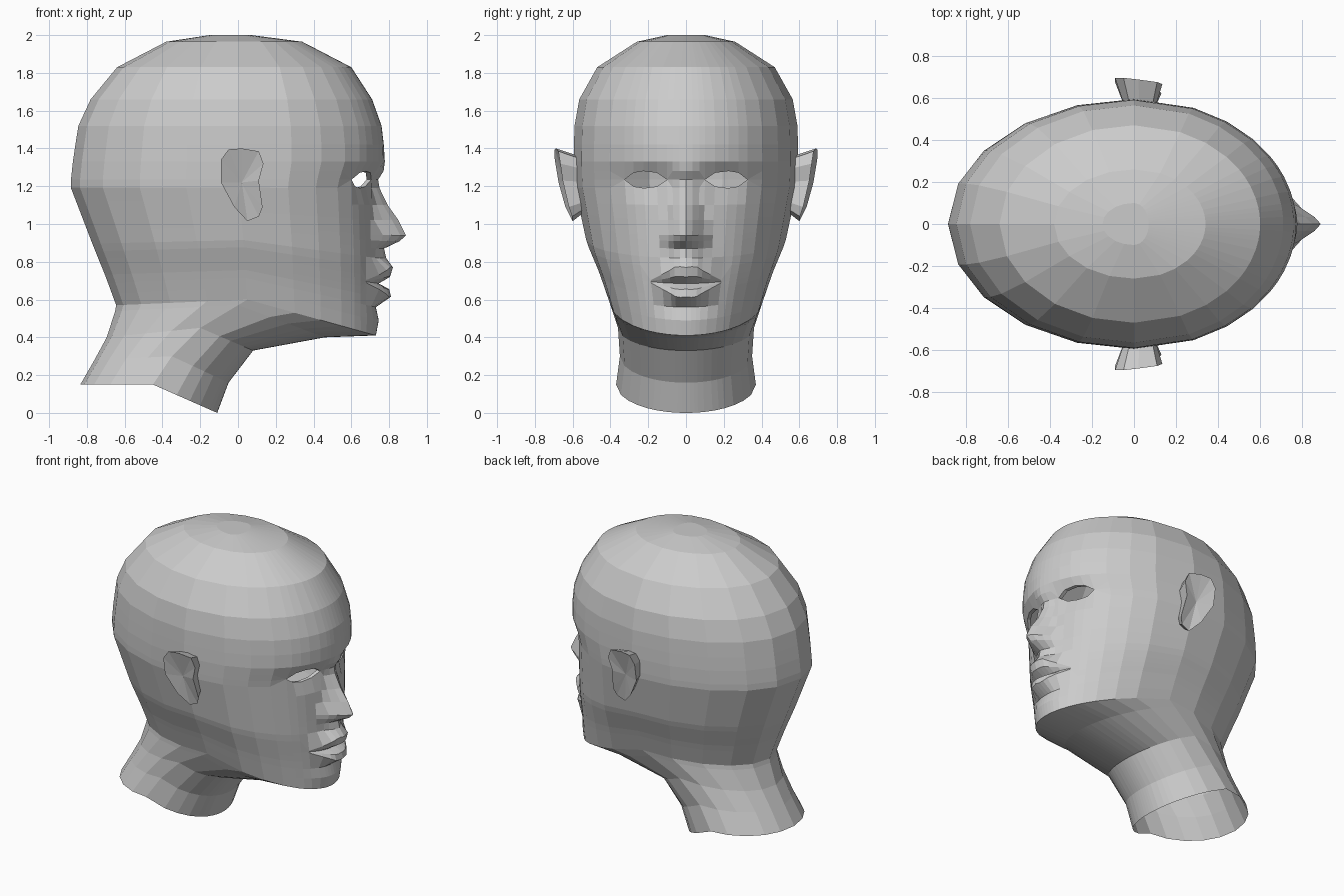
import bpy, bmesh, math
from mathutils import Vector

old = bpy.data.objects.get("Cube")
if old:
    bpy.data.objects.remove(old, do_unlink=True)

clay = bpy.data.materials.new("clay_grey")
clay.use_nodes = True
clay.diffuse_color = (0.6, 0.6, 0.6, 1)
shader = next(n for n in clay.node_tree.nodes if n.type == 'BSDF_PRINCIPLED')
shader.inputs["Base Color"].default_value = clay.diffuse_color


def sample(table, key):
    """Interpolate the rows of a table sorted by falling first value."""
    if key >= table[0][0]:
        return table[0][1:]
    for upper, lower in zip(table, table[1:]):
        if key >= lower[0]:
            f = (upper[0] - key) / (upper[0] - lower[0])
            return [a + (b - a) * f for a, b in zip(upper[1:], lower[1:])]
    return table[-1][1:]


def make_object(name, bm):
    """Turn half of a part into a mirrored, flat shaded object."""
    mesh = bpy.data.meshes.new(name)
    bm.to_mesh(mesh)
    bm.free()
    mesh.materials.append(clay)
    obj = bpy.data.objects.new(name, mesh)
    bpy.context.collection.objects.link(obj)
    mirror = obj.modifiers.new("Mirror", 'MIRROR')
    mirror.use_axis = (False, True, False)
    mirror.merge_threshold = 0.0005
    return obj


# Level rings of the skull: height, front x, back x, half width
skull = [(2, .07, -.15, .1), (1.965, .34, -.38, .26), (1.83, .6, -.64, .47),
         (1.66, .71, -.78, .565), (1.52, .76, -.845, .59),
         (1.35, .78, -.872, .595), (1.2, .72, -.888, .59)]
# Tilted rings of jaw and neck: front z and x, back z and x, side z and x, half width
lower = [(.8, .73, .88, -.765, .9, .03, .525), (.6, .73, .72, -.7, .745, .04, .46),
         (.41, .73, .57, -.645, .6, .05, .41), (.4, .46, .54, -.65, .57, 0, .4),
         (.33, .08, .4, -.695, .45, -.2, .36), (.16, -.05, .28, -.76, .3, -.35, .35),
         (0, -.11, .15, -.835, .15, -.45, .37)]
rings = [(z, xf, z, xb, z, 0, w) for z, xf, xb, w in skull] + lower

# Nose, lips and chin: height, forward amount, half width
relief = [(1.35, 0, .1), (1.28, .02, .1), (1.235, .01, .06), (1.19, .03, .07),
          (1.1, .07, .09), (1.02, .125, .1), (.94, .162, .13), (.91, .13, .13),
          (.87, .045, .12), (.82, .055, .1), (.77, .09, .19), (.72, .075, .19),
          (.685, .015, .19), (.655, .07, .19), (.615, .08, .19), (.56, 0, .19),
          (.49, .015, .2), (.41, 0, .2)]

EYE_Z, MOUTH_Z, EYE_Y = 1.235, .685, .2
eye_open = {3: 0, 4: .8, 5: 1, 6: .8, 7: 0}
lip_open = [1, 1.05, 1, .8, .5, .1]

levels = [r[0] for r in skull[:-2]] + [1.42, 1.33] + [r[0] for r in relief[1:]]
levels += [r[0] for r in lower[3:]]
across = [0, .06, .12, .17, .26, .38, .47, .55, .68, .82, .93, 1]
angles = [math.asin(s) for s in across]
angles += [math.radians(a) for a in (108, 126, 144, 161, 180)]


def head_point(level, column):
    """Place one vertex of the head skin."""
    # Rows close together at the corners of the eyes and the mouth
    if abs(level - EYE_Z) < .06:
        level = EYE_Z + (level - EYE_Z) * eye_open.get(column, 1)
    elif abs(level - MOUTH_Z) < .09 and column < len(lip_open):
        level = MOUTH_Z + (level - MOUTH_Z) * lip_open[column]
    front_x, back_z, back_x, side_z, side_x, width = sample(rings, level)
    c, s = math.cos(angles[column]), math.sin(angles[column])
    end_x, end_z = (front_x, level) if c > 0 else (back_x, back_z)
    x = side_x + (end_x - side_x) * abs(c)
    z = side_z + (end_z - side_z) * abs(c)
    y = width * s if column < len(angles) - 1 else 0
    if c > 0:
        amount, reach = sample(relief, level)
        if level < .8:
            x += amount * max(0, 1 - (y / reach) ** 2)
        else:
            x += amount * max(0, min(1, (reach - y) / (reach * .9)))
        # Eye sockets
        x -= .035 * math.exp(-((y - EYE_Y) / .12) ** 2 - ((z - EYE_Z) / .06) ** 2)
    return Vector((x, y, z))


# Head skin with open eyes and an open neck
bm = bmesh.new()
grid = [[bm.verts.new(head_point(level, c)) for c in range(len(angles))]
        for level in levels]
bm.faces.new(grid[0])
eye_rim = set()
for r in range(len(levels) - 1):
    for c in range(len(angles) - 1):
        corners = (grid[r][c], grid[r + 1][c], grid[r + 1][c + 1], grid[r][c + 1])
        middle = (levels[r] + levels[r + 1]) / 2
        if abs(middle - EYE_Z) < .04 and 3 <= c < 7:
            eye_rim.update(corners)
        else:
            bm.faces.new(corners)
loose = [v for v in bm.verts if not v.link_faces]
eye_rim -= set(loose)
bmesh.ops.delete(bm, geom=loose, context='VERTS')
bmesh.ops.remove_doubles(bm, verts=bm.verts[:], dist=.0008)

# Eyelid thickness
eye_rim = {v for v in eye_rim if v.is_valid}
lid_edges = [e for e in bm.edges if e.is_boundary
             and all(abs(v.co.z - EYE_Z) < .08 and .05 < v.co.y < .4 and v.co.x > .3
                     for v in e.verts)]
lids = bmesh.ops.extrude_edge_only(bm, edges=lid_edges)["geom"]
for v in lids:
    if isinstance(v, bmesh.types.BMVert):
        v.co.x -= .025
make_object("head", bm)

# Ears: flared outline joined to a small root in the side of the head
outline = [(-.09, 1.34), (-.05, 1.395), (.02, 1.4), (.11, 1.385), (.135, 1.32),
           (.11, 1.23), (.13, 1.09), (.11, 1.04), (.05, 1.015), (-.02, 1.09),
           (-.09, 1.22)]
flare = [(1.4, .69), (1.3, .68), (1.1, .64), (1, .6)]
bm = bmesh.new()
outer, root = [], []
for x, z in outline:
    outer.append(bm.verts.new((x, sample(flare, z)[0] - x * .12, z)))
    root.append(bm.verts.new((.04 + (x - .04) * .6, .54, 1.2 + (z - 1.2) * .75)))
hollow = bm.verts.new((.02, .635, 1.22))
for i in range(len(outline)):
    j = (i + 1) % len(outline)
    bm.faces.new((outer[i], outer[j], root[j], root[i]))
    bm.faces.new((outer[j], outer[i], hollow))
bm.faces.new(root)
bmesh.ops.recalc_face_normals(bm, faces=bm.faces[:])
make_object("ears", bm)
